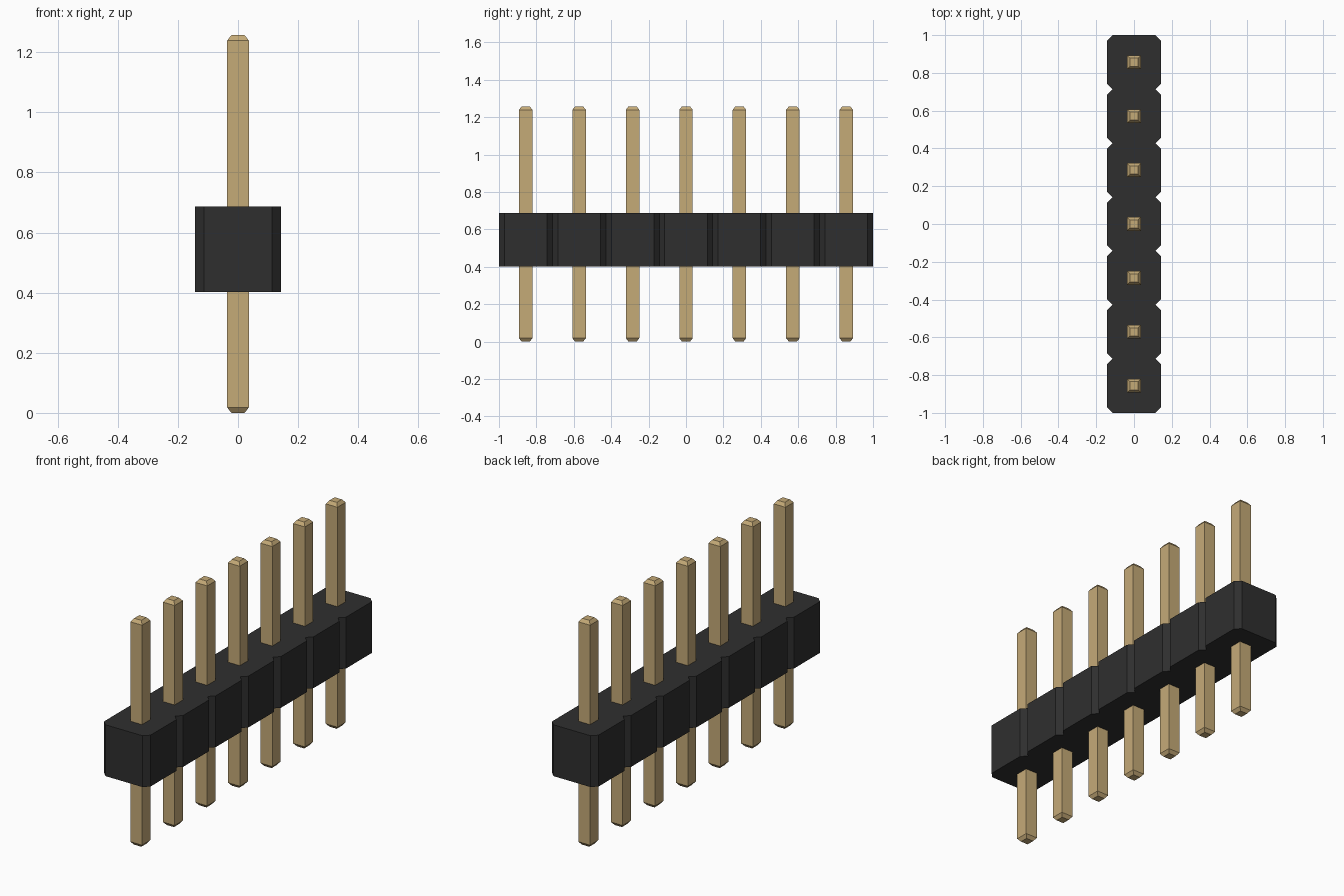
import bpy
import bmesh

if "Cube" in bpy.data.objects:
    bpy.data.objects.remove(bpy.data.objects["Cube"], do_unlink=True)

COUNT = 7
PITCH = 2 / COUNT
HALF = PITCH / 2
CHAMFER = 0.029
BODY_Z = (0.402, 0.687)
PIN_HEIGHT = 1.257
PIN_HALF, TIP_HALF, TIP = 0.036, 0.022, 0.018


def material(name, rgb):
    m = bpy.data.materials.new(name)
    m.use_nodes = True
    m.diffuse_color = (*rgb, 1)
    bsdf = next(n for n in m.node_tree.nodes if n.type == "BSDF_PRINCIPLED")
    bsdf.inputs["Base Color"].default_value = (*rgb, 1)
    return m


def loft(name, rings, mat):
    """Join matching rings of points into a closed, flat-shaded solid."""
    bm = bmesh.new()
    loops = [[bm.verts.new(p) for p in ring] for ring in rings]
    n = len(loops[0])
    for a, b in zip(loops, loops[1:]):
        for i in range(n):
            j = (i + 1) % n
            bm.faces.new((a[i], a[j], b[j], b[i]))
    bm.faces.new(loops[0][::-1])
    bm.faces.new(loops[-1])
    bmesh.ops.recalc_face_normals(bm, faces=bm.faces)
    mesh = bpy.data.meshes.new(name)
    bm.to_mesh(mesh)
    bm.free()
    mesh.materials.append(mat)
    obj = bpy.data.objects.new(name, mesh)
    bpy.context.collection.objects.link(obj)
    return obj


black = material("black plastic", (0.028, 0.028, 0.028))
gold = material("gold metal", (0.56, 0.405, 0.187))

# Housing: one outline of chamfered cells, notched where cells meet
side = []
for i in range(COUNT):
    y = -1 + i * PITCH
    side += [(HALF - CHAMFER, y), (HALF, y + CHAMFER), (HALF, y + PITCH - CHAMFER)]
side.append((HALF - CHAMFER, 1))
outline = side + [(-x, y) for x, y in reversed(side)]
loft("housing", [[(x, y, z) for x, y in outline] for z in BODY_Z], black)

# Pins: square posts with tapered ends
sections = [(0, TIP_HALF), (TIP, PIN_HALF),
            (PIN_HEIGHT - TIP, PIN_HALF), (PIN_HEIGHT, TIP_HALF)]
rings = [[(sx * w, sy * w, z) for sx, sy in ((-1, -1), (1, -1), (1, 1), (-1, 1))]
         for z, w in sections]
first = loft("pin_1", rings, gold)
for i in range(COUNT):
    pin = first if i == 0 else bpy.data.objects.new(f"pin_{i + 1}", first.data)
    pin.location.y = (i - COUNT // 2) * PITCH
    if i:
        bpy.context.collection.objects.link(pin)
